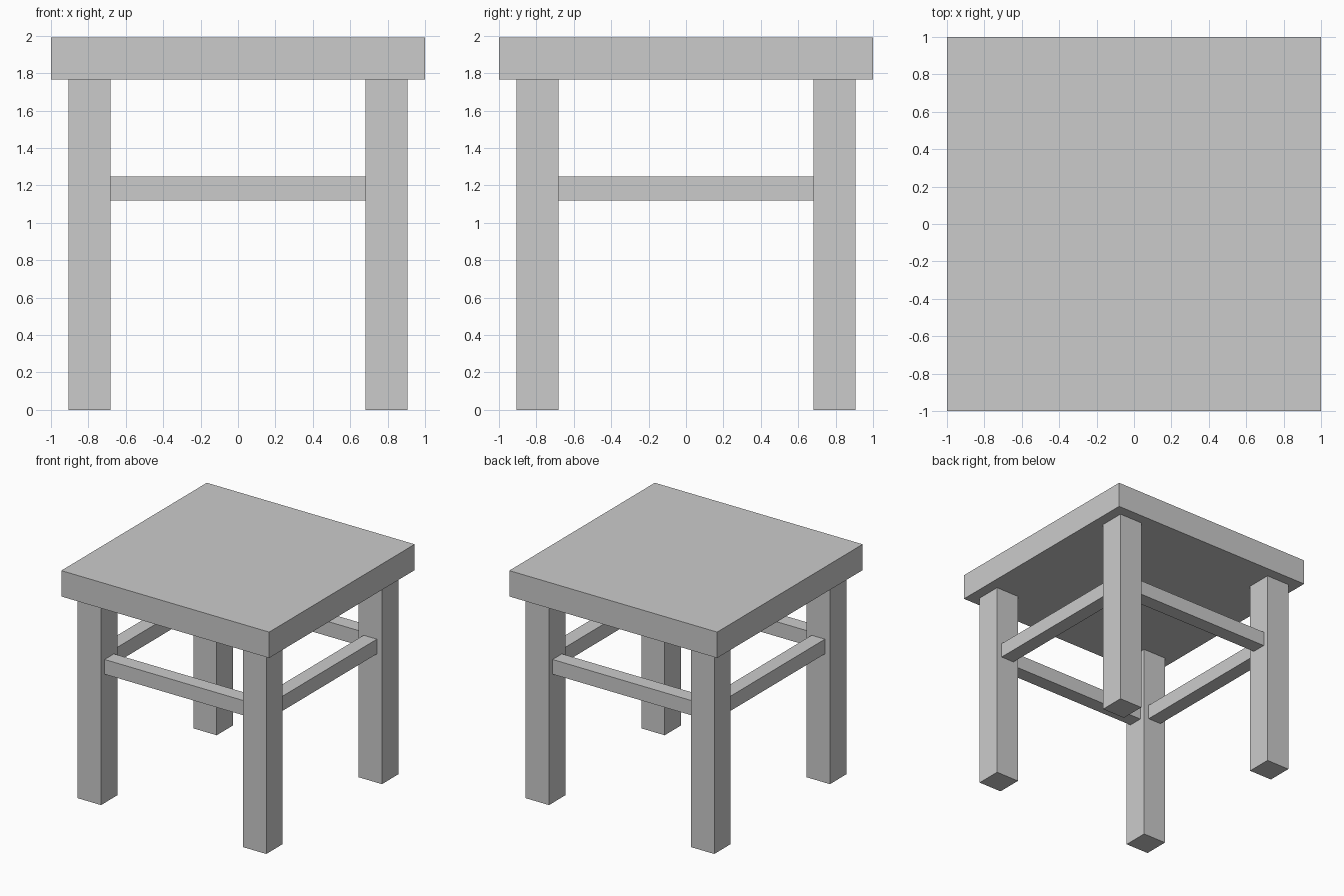
import bpy

if "Cube" in bpy.data.objects:
    bpy.data.objects.remove(bpy.data.objects["Cube"])

LEG = 0.225        # leg width
LEG_POS = 0.795    # leg centre offset
SEAT_Z = 1.765     # underside of seat
TOP_Z = 1.99
RAIL = 0.128       # rail section
RAIL_Z = 1.184


def box(name, size, centre):
    bpy.ops.mesh.primitive_cube_add(size=1, location=centre)
    ob = bpy.context.object
    ob.name = name
    ob.scale = size
    bpy.ops.object.transform_apply(location=False, rotation=False, scale=True)
    return ob


# Square seat slab
box("seat", (2, 2, TOP_Z - SEAT_Z), (0, 0, (TOP_Z + SEAT_Z) / 2))

# Four square legs
for y, depth in ((-1, "front"), (1, "back")):
    for x, side in ((-1, "left"), (1, "right")):
        box(f"{depth}_{side}_leg", (LEG, LEG, SEAT_Z),
            (x * LEG_POS, y * LEG_POS, SEAT_Z / 2))

# Four rails spanning between the inner leg faces
span = 2 * LEG_POS - LEG
for s, depth, side in ((-1, "front", "left"), (1, "back", "right")):
    box(f"{depth}_rail", (span, RAIL, RAIL), (0, s * LEG_POS, RAIL_Z))
    box(f"{side}_rail", (RAIL, span, RAIL), (s * LEG_POS, 0, RAIL_Z))
